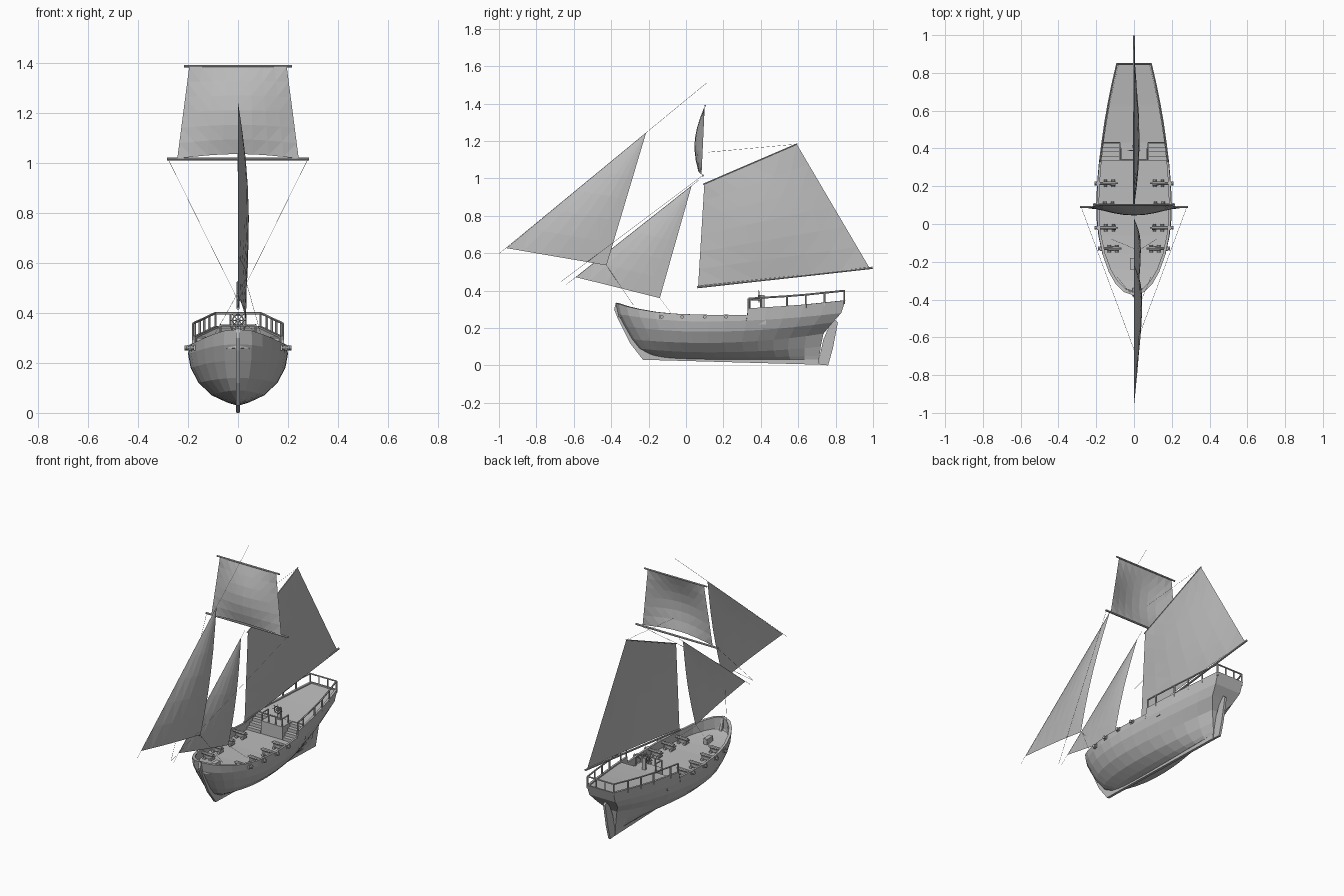
import bpy, bmesh, math
from mathutils import Vector, Matrix

if "Cube" in bpy.data.objects:
    bpy.data.objects.remove(bpy.data.objects["Cube"])

mat = bpy.data.materials.new("light_grey")
mat.diffuse_color = (0.5, 0.5, 0.5, 1)
mat.use_nodes = True
mat.node_tree.nodes["Principled BSDF"].inputs["Base Color"].default_value = mat.diffuse_color


def finish(name, bm, normals=True):
    bmesh.ops.remove_doubles(bm, verts=bm.verts, dist=1e-5)
    if normals:
        bmesh.ops.recalc_face_normals(bm, faces=bm.faces)
    me = bpy.data.meshes.new(name)
    bm.to_mesh(me)
    bm.free()
    me.materials.append(mat)
    ob = bpy.data.objects.new(name, me)
    bpy.context.collection.objects.link(ob)
    return ob


def rod(bm, p, q, r, n=8, r2=None):
    p, q = Vector(p), Vector(q)
    d = q - p
    m = Matrix.Translation((p + q) / 2) @ d.to_track_quat('Z', 'Y').to_matrix().to_4x4()
    bmesh.ops.create_cone(bm, cap_ends=True, segments=n, radius1=r,
                          radius2=r if r2 is None else r2, depth=d.length, matrix=m)


def box(bm, c, s):
    bmesh.ops.create_cube(bm, size=1, matrix=Matrix.Translation(c) @ Matrix.Diagonal((*s, 1)))


def plate(name, pts, t):
    bm = bmesh.new()
    f = bm.faces.new([bm.verts.new((-t / 2, y, z)) for y, z in pts])
    r = bmesh.ops.extrude_face_region(bm, geom=[f])
    vs = [v for v in r['geom'] if isinstance(v, bmesh.types.BMVert)]
    bmesh.ops.translate(bm, verts=vs, vec=(t, 0, 0))
    finish(name, bm)


def interp(tab, x):
    for (a, fa), (b, fb) in zip(tab, tab[1:]):
        if x <= b:
            return fa + (fb - fa) * max(0, x - a) / (b - a)
    return tab[-1][1]


# ---- hull shape rules
SHEER = [(-.38, .335), (-.3, .31), (-.2, .29), (-.1, .278), (.1, .27), (.3296, .268),
         (.3304, .305), (.6, .322), (.853, .348)]
Y0, Y1 = -.378, .853


def width(s, mid, aft):
    if s < .38:
        return mid * math.sqrt(max(0, 1 - (1 - s / .38) ** 2))
    return mid + (aft - mid) * ((s - .38) / .62) ** 1.8


def half(y):
    return width((y - Y0) / (Y1 - Y0), .197, .093)


def deck_z(y):
    z = interp(SHEER, y)
    return z - .008 if y > .43 else .222 + max(0, (z - .27) if y < .2 else 0) * .6


# bow y, stern y, mid width, stern width, z, bow rise, stern rise
LEVELS = [(-.13, .71, .012, .008, .032, .010, 0),
          (-.19, .715, .045, .010, .042, .015, .01),
          (-.25, .72, .105, .018, .070, .020, .03),
          (-.29, .735, .158, .035, .120, .020, .05),
          (-.33, .785, .190, .075, .180, .030, .05),
          (-.365, .83, .200, .090, .235, .040, .045)]
bm = bmesh.new()
rings = []
for s in (0, .015, .05, .1, .17, .25, .32, .4, .48, .574, .5765, .6555, .6575, .74, .82, .91, 1):
    b = max(0, 1 - s / .38) ** 2
    t = max(0, (s - .38) / .62) ** 2
    pts = [(width(s, wm, ws), a + (e - a) * s, z + br * b + sr * t)
           for a, e, wm, ws, z, br, sr in LEVELS]
    y = Y0 + (Y1 - Y0) * s
    zt, w, yi = interp(SHEER, y), half(y), -.363 + 1.208 * s
    wi = max(0, w - .012)
    pts += [(w, y, zt), (wi, yi, zt), (wi, yi, deck_z(y))]
    pts += [(-x, yy, z) for x, yy, z in reversed(pts)]
    rings.append([bm.verts.new(p) for p in pts])
n = len(rings[0])
for A, B in zip(rings, rings[1:]):
    for i in range(n):
        j = (i + 1) % n
        bm.faces.new((A[i], A[j], B[j], B[i]))
E = rings[-1]
for i in range(n // 2 - 1):
    bm.faces.new((E[i], E[i + 1], E[n - 2 - i], E[n - 1 - i]))
finish("hull_and_decks", bm)

# ---- keel, stem and rudder
plate("keel_and_stem", [(-.375, .337), (-.384, .30), (-.365, .25), (-.30, .12), (-.23, .03), (.71, .004),
                        (.71, .04), (-.12, .048), (-.19, .07), (-.28, .16), (-.335, .24), (-.36, .33)], .016)
plate("rudder", [(.712, .004), (.76, 0), (.785, .09), (.812, .23), (.785, .255), (.735, .14), (.715, .05)], .014)

# ---- poop front block and stairs
bm = bmesh.new()
box(bm, (0, .385, .26), (.15, .10, .085))
finish("poop_front_block", bm)
bm = bmesh.new()
for sx in (-1, 1):
    for i in range(4):
        h = .02 * (i + 1)
        box(bm, (sx * .125, .345 + .024 * i, .22 + h / 2), (.095, .024, h))
finish("stairs", bm)

# ---- poop railing
bm = bmesh.new()
ys = (.335, .40, .54, .64, .74, .846)
for sx in (-1, 1):
    top = []
    for y in ys:
        x, z = sx * (half(y) - .004), interp(SHEER, y)
        rod(bm, (x, y, z - .02), (x, y, z + .052), .005, 6)
        top.append((x, y, z + .052))
    for p, q in zip(top, top[1:]):
        rod(bm, p, q, .005, 6)
    rod(bm, (sx * .03, .846, .34), (sx * .03, .846, .40), .004, 6)
    rod(bm, top[-1], (0, .846, top[-1][2]), .005, 6)
    # rail round the front block
    for x, y in ((.07, .34), (.07, .40), (.025, .34)):
        rod(bm, (sx * x, y, .30), (sx * x, y, .35), .004, 6)
    rod(bm, (sx * .07, .34, .35), (sx * .07, .40, .352), .004, 6)
rod(bm, (-.07, .34, .35), (.07, .34, .35), .004, 6)
finish("poop_railing", bm)

# ---- steering wheel
bm = bmesh.new()
C = Vector((0, .39, .37))


def on_wheel(a, r):
    return C + Vector((math.cos(a) * r, 0, math.sin(a) * r))


for i in range(12):
    rod(bm, on_wheel(i * math.pi / 6, .022), on_wheel((i + 1) * math.pi / 6, .022), .003, 6)
for i in range(8):
    rod(bm, C, on_wheel(i * math.pi / 4, .034), .0018, 5)
rod(bm, C - Vector((0, .006, 0)), C + Vector((0, .03, 0)), .006)
box(bm, (0, .412, .338), (.022, .014, .075))
finish("steering_wheel", bm)

# ---- cannons
bm = bmesh.new()
for y in (-.13, -.02, .10, .215):
    w, z = half(y), .26
    for sx in (-1, 1):
        rod(bm, (sx * (w - .095), y, z), (sx * (w + .014), y, z), .011, 8, .007)
        rod(bm, (sx * (w + .008), y, z), (sx * (w + .017), y, z), .010, 8)
        rod(bm, (sx * (w - .107), y, z), (sx * (w - .095), y, z), .005, 6)
        box(bm, (sx * (w - .062), y, .243), (.06, .018, .018))
        box(bm, (sx * (w + .001), y, z), (.008, .026, .022))
        for dx in (.042, .083):
            rod(bm, (sx * (w - dx), y - .02, .234), (sx * (w - dx), y + .02, .234), .009, 8)
finish("cannons", bm)

bm = bmesh.new()
box(bm, (-.008, -.21, .25), (.026, .06, .04))
finish("deck_chest", bm)


# ---- sails
def sail(name, tack, clew, head, peak, belly, rise=0, both=False, nu=6, nv=6):
    tack, clew, head, peak, belly = map(Vector, (tack, clew, head, peak, belly))
    bm = bmesh.new()
    g = []
    for j in range(nv + 1):
        v = j / nv
        row = []
        for i in range(nu + 1):
            u = i / nu
            p = tack.lerp(clew, u).lerp(head.lerp(peak, u), v)
            k = math.sin(math.pi * (u if both else u * .75)) * math.sin(math.pi * (.12 + .88 * v))
            p += belly * k
            p.z += rise * math.sin(math.pi * u) * (1 - v)
            row.append(bm.verts.new(p))
        g.append(row)
    for j in range(nv):
        for i in range(nu):
            bm.faces.new((g[j][i], g[j][i + 1], g[j + 1][i + 1], g[j + 1][i]))
    bmesh.ops.triangulate(bm, faces=bm.faces)
    bmesh.ops.dissolve_degenerate(bm, dist=1e-5, edges=bm.edges)
    finish(name, bm)


sail("outer_jib", (0, -.96, .627), (.03, -.425, .535), (0, -.213, 1.245), (0, -.213, 1.245), (.03, 0, 0))
sail("inner_jib", (0, -.59, .472), (.025, -.14, .36), (0, .03, .96), (0, .03, .96), (.025, 0, 0))
sail("main_sail", (0, .065, .425), (0, .98, .523), (0, .098, .97), (0, .592, 1.183), (.03, 0, 0), both=True)
sail("top_sail", (-.243, .083, 1.018), (.243, .083, 1.018), (-.195, .10, 1.387), (.195, .10, 1.387),
     (0, -.045, 0), rise=.018, both=True, nu=8)

# ---- spars
bm = bmesh.new()
rod(bm, (0, .06, .418), (0, .998, .522), .006)
rod(bm, (0, .09, .968), (0, .595, 1.185), .003, 6)
rod(bm, (-.285, .09, 1.016), (.285, .09, 1.016), .006)
rod(bm, (-.217, .102, 1.388), (.217, .102, 1.388), .005)
finish("boom_gaff_and_yards", bm)

# ---- ropes
bm = bmesh.new()
ropes = [((0, -1, .597), (0, .11, 1.51)), ((0, -.64, .432), (0, .07, .992)),
         ((0, .12, 1.14), (0, .592, 1.183))]
for sx in (-1, 1):
    ropes += [((sx * .28, .09, 1.016), (0, -.665, .45)),
              ((.03, -.425, .535), (sx * .09, -.28, .32)),
              ((.025, -.14, .36), (sx * .12, -.08, .28))]
for p, q in ropes:
    rod(bm, p, q, .0008, 4)
finish("ropes", bm)
